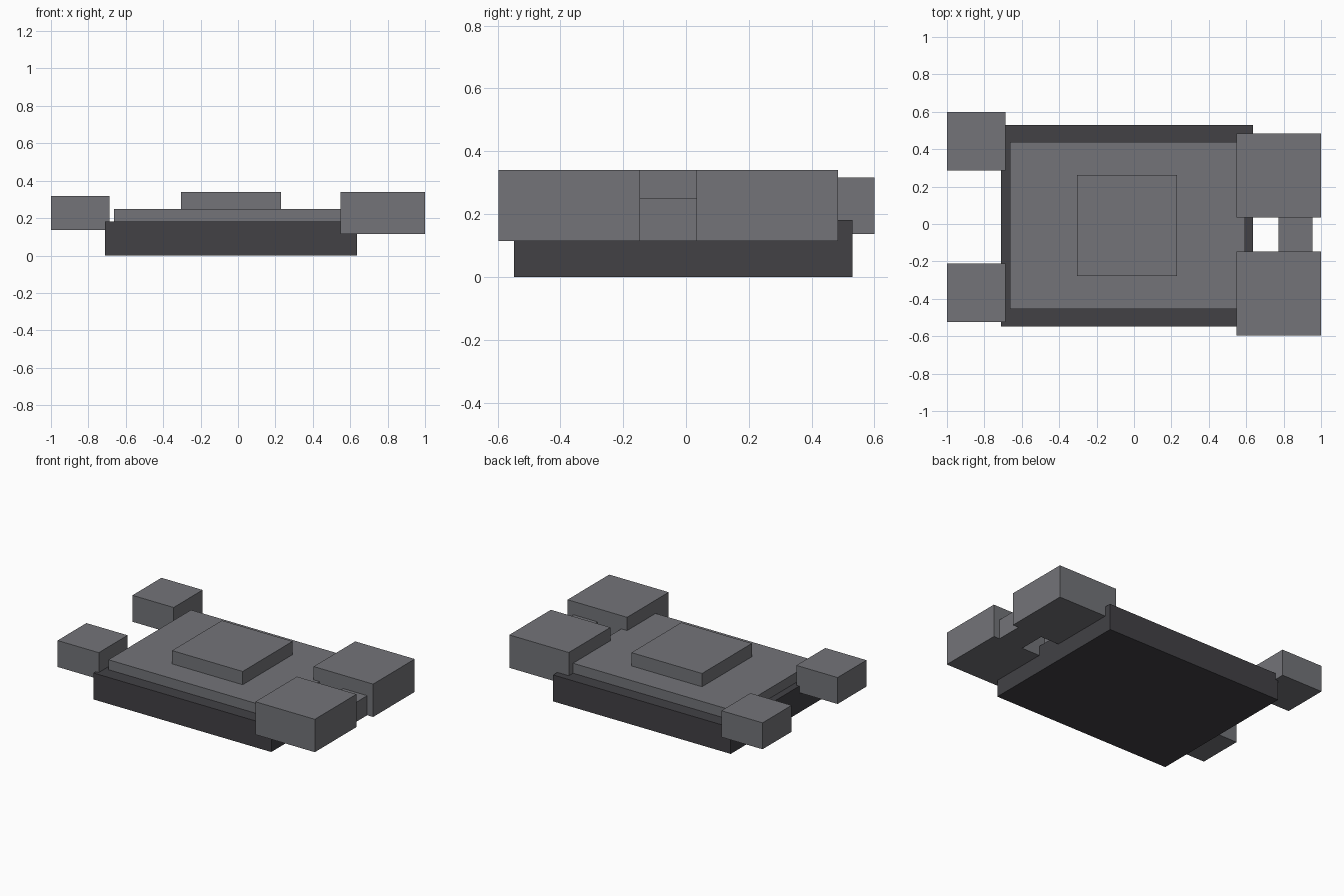
import bpy

cube = bpy.data.objects.get("Cube")
if cube:
    bpy.data.objects.remove(cube, do_unlink=True)


def material(name, colour):
    mat = bpy.data.materials.new(name)
    mat.use_nodes = True
    mat.diffuse_color = colour
    mat.node_tree.nodes["Principled BSDF"].inputs["Base Color"].default_value = colour
    return mat


grey = material("mid grey", (0.172, 0.174, 0.19, 1))
dark = material("dark grey", (0.054, 0.053, 0.06, 1))


def box(name, x, y, z, mat):
    """Box given by its (min, max) span along each axis."""
    spans = (x, y, z)
    bpy.ops.mesh.primitive_cube_add(size=1, location=[sum(s) / 2 for s in spans])
    obj = bpy.context.object
    obj.name = name
    obj.scale = [s[1] - s[0] for s in spans]
    bpy.ops.object.transform_apply(location=False, rotation=False, scale=True)
    obj.data.materials.append(mat)
    return obj


# Hull, deck and raised hatch
box("base", (-0.71, 0.636), (-0.548, 0.53), (0, 0.181), dark)
box("deck", (-0.663, 0.593), (-0.455, 0.438), (0.15, 0.249), grey)
box("hatch", (-0.305, 0.23), (-0.278, 0.262), (0.24, 0.34), grey)

# Small pods on the right end
for side, y in (("front", (-0.524, -0.212)), ("back", (0.286, 0.6))):
    box(f"{side}_small_pod", (-1, -0.688), y, (0.136, 0.317), grey)

# Large pods on the left end, joined by a bar
for side, y in (("front", (-0.597, -0.147)), ("back", (0.034, 0.484))):
    box(f"{side}_large_pod", (0.549, 1), y, (0.115, 0.34), grey)
box("pod_bar", (0.773, 0.955), (-0.16, 0.05), (0.115, 0.249), grey)
